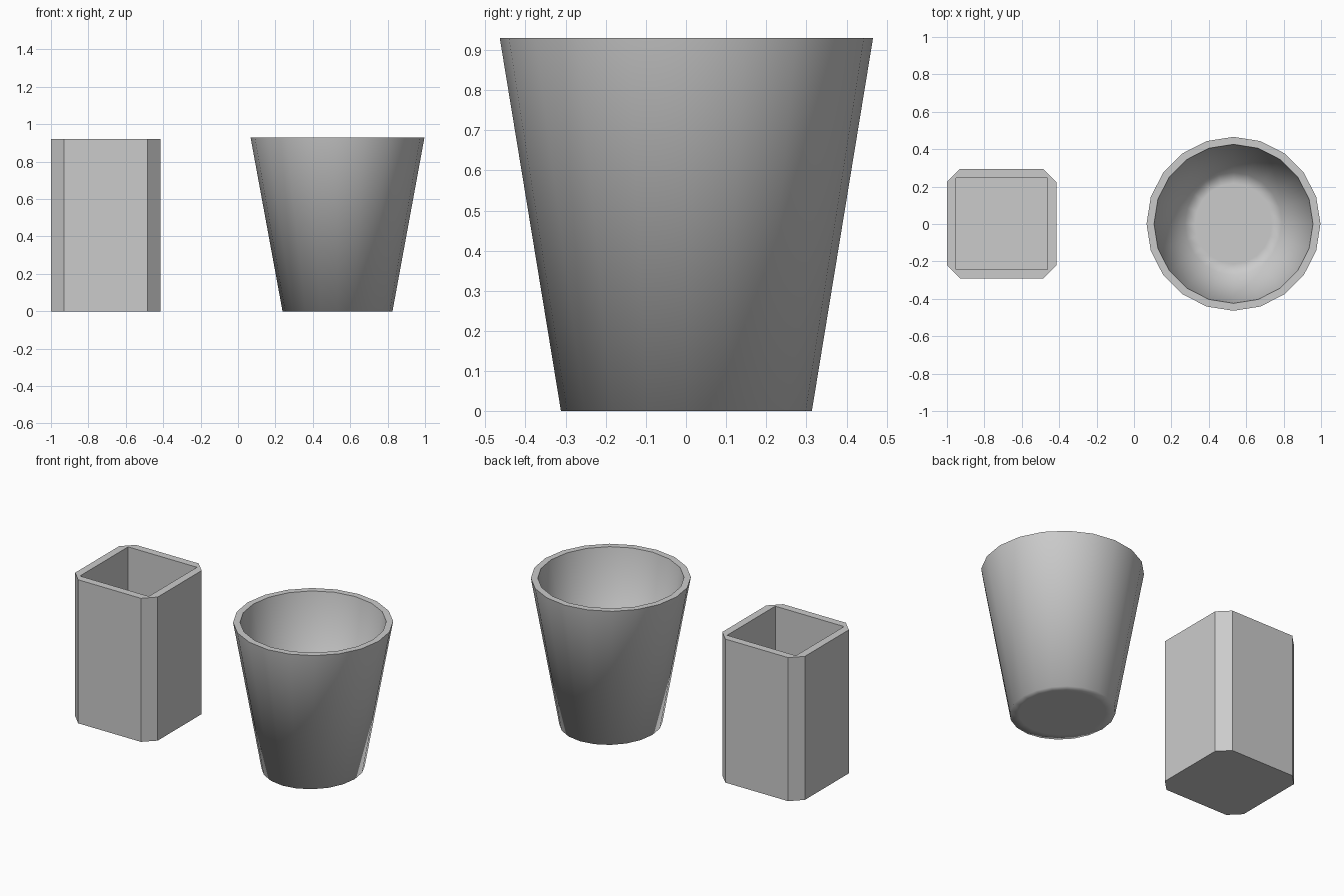
import bpy, bmesh
from math import sin, cos, pi

if "Cube" in bpy.data.objects:
    bpy.data.objects.remove(bpy.data.objects["Cube"])


def octagon(h, c):
    """Square of half width h with corners cut by c."""
    k = h - c
    return [(h, -k), (h, k), (k, h), (-k, h), (-h, k), (-h, -k), (-k, -h), (k, -h)]


def square_as_octagon(h):
    """Square corners listed twice, merged later, to match the octagon."""
    return [(h, -h), (h, h), (h, h), (-h, h), (-h, h), (-h, -h), (-h, -h), (h, -h)]


def ellipse(rx, ry, n=20):
    return [(rx * cos(2 * pi * i / n), ry * sin(2 * pi * i / n)) for i in range(n)]


def vessel(name, location, rings):
    """Skin (outline, z) rings from the underside round the rim to the inner floor."""
    bm = bmesh.new()
    loops = [[bm.verts.new((x, y, z)) for x, y in pts] for pts, z in rings]
    for a, b in zip(loops, loops[1:]):
        n = len(a)
        for i in range(n):
            j = (i + 1) % n
            bm.faces.new((a[i], a[j], b[j], b[i]))
    bm.faces.new(loops[0][::-1])
    bm.faces.new(loops[-1])
    bmesh.ops.remove_doubles(bm, verts=bm.verts[:], dist=1e-5)
    bmesh.ops.recalc_face_normals(bm, faces=bm.faces[:])
    mesh = bpy.data.meshes.new(name)
    bm.to_mesh(mesh)
    bm.free()
    obj = bpy.data.objects.new(name, mesh)
    obj.location = location
    bpy.context.collection.objects.link(obj)
    return obj


# Square pot with chamfered corners, flat shaded
H = 0.92
vessel("square_pot", (-0.7075, 0.002, 0), [
    (octagon(0.2925, 0.07), 0),
    (octagon(0.2925, 0.07), H),
    (square_as_octagon(0.244), H),
    (square_as_octagon(0.244), 0.05),
])

# Tapered round pot, slightly oval at the foot
T = 0.93
round_pot = vessel("round_pot", (0.532, 0.001, 0), [
    (ellipse(0.245, 0.255), 0),
    (ellipse(0.294, 0.3125), 0),
    (ellipse(0.465, 0.465), T),
    (ellipse(0.425, 0.425), T),
    (ellipse(0.26, 0.275), 0.045),
    (ellipse(0.205, 0.215), 0.045),
])

# Smooth shading everywhere except the crisp rim
mesh = round_pot.data
for p in mesh.polygons:
    p.use_smooth = True
bm = bmesh.new()
bm.from_mesh(mesh)
for f in bm.faces:
    if all(v.co.z > T - 0.01 for v in f.verts):
        for e in f.edges:
            if not all(g.calc_center_median().z > T - 0.01 for g in e.link_faces):
                e.smooth = False
bm.to_mesh(mesh)
bm.free()
